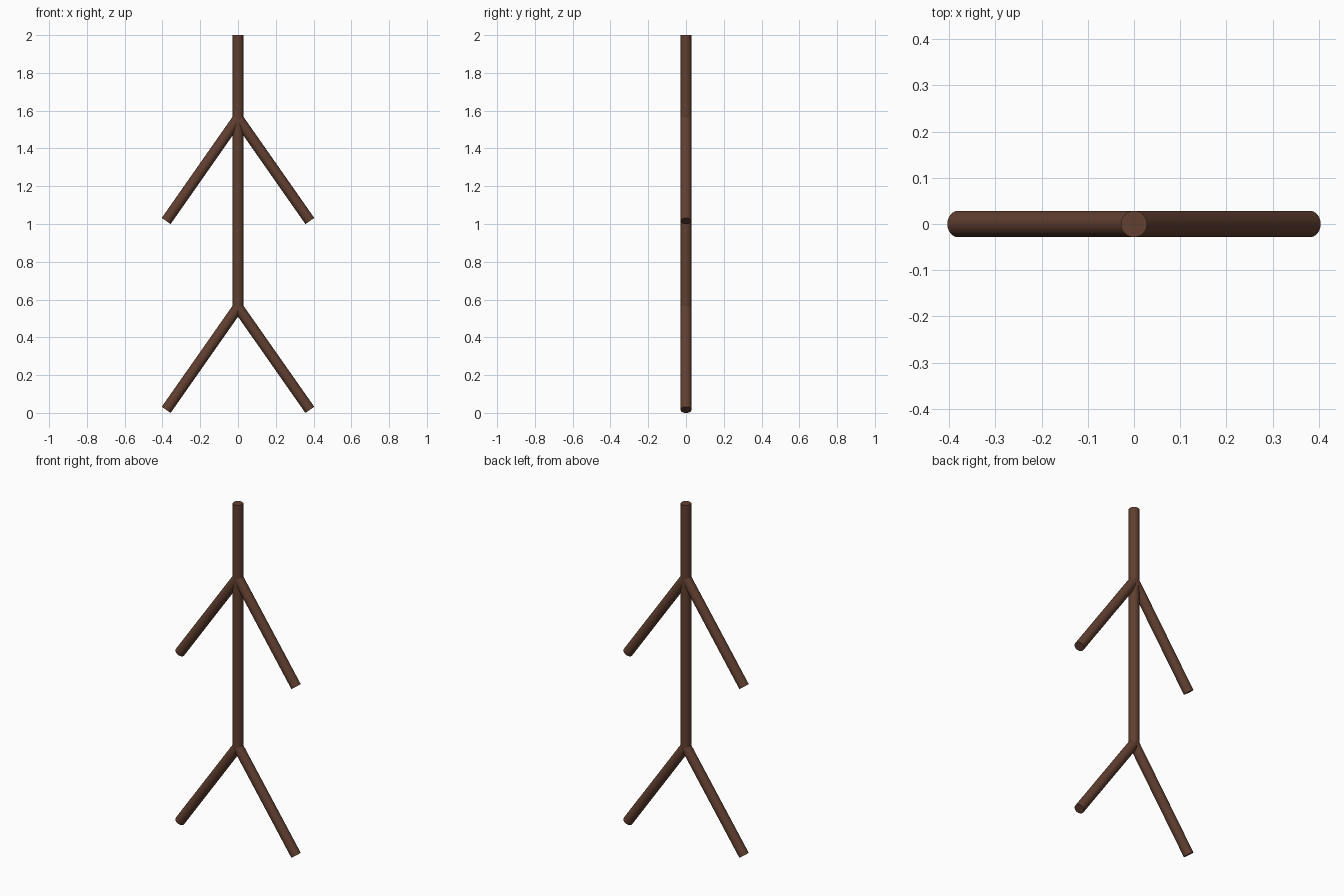
import bpy
from math import radians, sin, cos
from mathutils import Vector

if "Cube" in bpy.data.objects:
    bpy.data.objects.remove(bpy.data.objects["Cube"])

R = 0.0285              # rod radius
TILT = radians(35)      # limb angle from vertical
LENGTH = 0.663          # limb length

brown = bpy.data.materials.new("brown")
brown.diffuse_color = (0.12, 0.05, 0.03, 1)
brown.use_nodes = True
brown.node_tree.nodes["Principled BSDF"].inputs["Base Color"].default_value = brown.diffuse_color


def rod(name, start, end):
    """Capped cylinder running between two points."""
    a, b = Vector(start), Vector(end)
    d = b - a
    bpy.ops.mesh.primitive_cylinder_add(vertices=32, radius=R, depth=d.length,
                                        location=(a + b) / 2)
    ob = bpy.context.object
    ob.rotation_euler = d.to_track_quat('Z', 'Y').to_euler()
    ob.name = name
    ob.data.materials.append(brown)
    bpy.ops.object.shade_smooth_by_angle(angle=radians(30))
    return ob


# Upright body
rod("body", (0, 0, 0.56), (0, 0, 2.0))

# Mirrored pairs of arms and legs
for part, z in (("leg", 0.559), ("arm", 1.559)):
    for side, s in (("left", -1), ("right", 1)):
        rod(f"{side}_{part}", (0, 0, z),
            (s * LENGTH * sin(TILT), 0, z - LENGTH * cos(TILT)))
